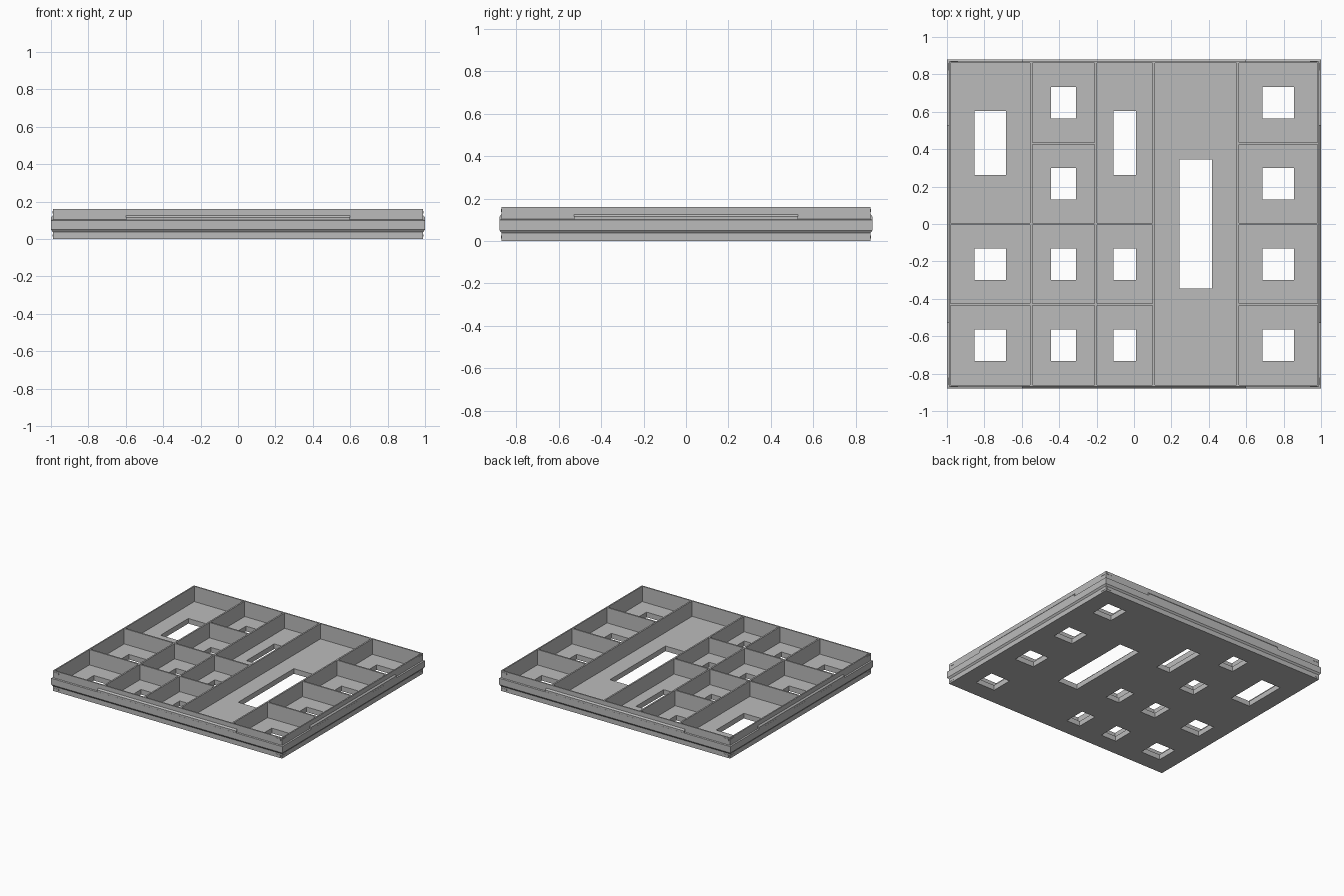
import bpy
import bmesh

cube = bpy.data.objects.get("Cube")
if cube:
    bpy.data.objects.remove(cube, do_unlink=True)

HX, HY, HEIGHT, FLOOR = 1.0, 0.88, 0.16, 0.04
INSET, WALL = 0.01, 0.012

grey = bpy.data.materials.new("tray_grey")
grey.use_nodes = True
colour = (0.5, 0.5, 0.5, 1)
grey.diffuse_color = colour
grey.node_tree.nodes["Principled BSDF"].inputs["Base Color"].default_value = colour


def finish(bm, name):
    bmesh.ops.recalc_face_normals(bm, faces=bm.faces)
    mesh = bpy.data.meshes.new(name)
    bm.to_mesh(mesh)
    bm.free()
    mesh.materials.append(grey)
    obj = bpy.data.objects.new(name, mesh)
    bpy.context.scene.collection.objects.link(obj)
    return obj


def loft(bm, loops):
    """Bridge equal-length point loops and cap both ends."""
    rings = [[bm.verts.new(p) for p in loop] for loop in loops]
    count = len(rings[0])
    for a, b in zip(rings, rings[1:]):
        for i in range(count):
            j = (i + 1) % count
            bm.faces.new((a[i], a[j], b[j], b[i]))
    bm.faces.new(rings[0][::-1])
    bm.faces.new(rings[-1])


def rect(x0, x1, y0, y1, z):
    return [(x0, y0, z), (x1, y0, z), (x1, y1, z), (x0, y1, z)]


def boxes(name, areas, z0, z1):
    bm = bmesh.new()
    for area in areas:
        loft(bm, [rect(*area, z0), rect(*area, z1)])
    return finish(bm, name)


# Compartment layout: columns between dividers, each with its own row edges
columns = [-0.986, -0.55, -0.205, 0.105, 0.555, 0.986]
top, mid = 0.866, 0.43
rows = [
    [-top, -mid, 0, top],
    [-top, -mid, 0, mid, top],
    [-top, -mid, 0, top],
    [-top, top],
    [-top, -mid, 0, mid, top],
]
cells, holes = [], []
for x0, x1, edges in zip(columns, columns[1:], rows):
    for y0, y1 in zip(edges, edges[1:]):
        g = WALL / 2
        cells.append((x0 + g, x1 - g, y0 + g, y1 - g))
        # Each floor opening spans two fifths of its compartment
        cx, cy = (x0 + x1) / 2, (y0 + y1) / 2
        dx, dy = (x1 - x0 - WALL) / 5, (y1 - y0 - WALL) / 5
        holes.append((cx - dx, cx + dx, cy - dy, cy + dy))

# Tray body: base, chamfered flange and upper wall
profile = [(INSET, 0), (INSET, 0.037), (0, 0.05), (0, 0.10), (INSET, 0.103), (INSET, HEIGHT)]
bm = bmesh.new()
loft(bm, [rect(i - HX, HX - i, i - HY, HY - i, z) for i, z in profile])
tray = finish(bm, "compartment_tray")

# Cut the compartments, then the floor openings
cutters = [boxes("compartment_cutter", cells, FLOOR, 0.3),
           boxes("opening_cutter", holes, -0.1, 0.1)]
for cutter in cutters:
    cutter.hide_render = True
    mod = tray.modifiers.new(cutter.name, "BOOLEAN")
    mod.operation, mod.solver, mod.object = "DIFFERENCE", "EXACT", cutter
bpy.context.view_layer.update()
result = bpy.data.meshes.new_from_object(tray.evaluated_get(bpy.context.evaluated_depsgraph_get()))
tray.modifiers.clear()
tray.data = result
for cutter in cutters:
    bpy.data.objects.remove(cutter, do_unlink=True)


def side_prism(bm, side, section, start, end):
    """Extrude an (outward, z) section along one side of the tray."""
    axis, sign = side
    loops = []
    for along in (start, end):
        loops.append([(sign * (HX + d), along, z) if axis == "x"
                      else (along, sign * (HY + d), z) for d, z in section])
    loft(bm, loops)


sides = {"left": ("x", 1), "right": ("x", -1), "back": ("y", 1), "front": ("y", -1)}
tab = [(-0.012, 0.098), (-0.001, 0.098), (0, 0.101), (0, 0.115), (-INSET, 0.126), (-0.012, 0.126)]
for label, side in sides.items():
    half = HY if side[0] == "x" else HX

    # Raised clip tab along the middle of the flange
    bm = bmesh.new()
    side_prism(bm, side, tab, -0.6 * half, 0.6 * half)
    finish(bm, label + "_clip_tab")

    # Small stacking nubs near the corners, low and high
    bm = bmesh.new()
    for z0, z1 in ((0.012, 0.025), (0.137, 0.15)):
        nub = [(-0.013, z0), (-0.008, z0), (-0.008, z1), (-0.013, z1)]
        for s in (-1, 1):
            side_prism(bm, side, nub, s * (half - 0.06), s * (half - 0.02))
    finish(bm, label + "_stacking_nubs")
